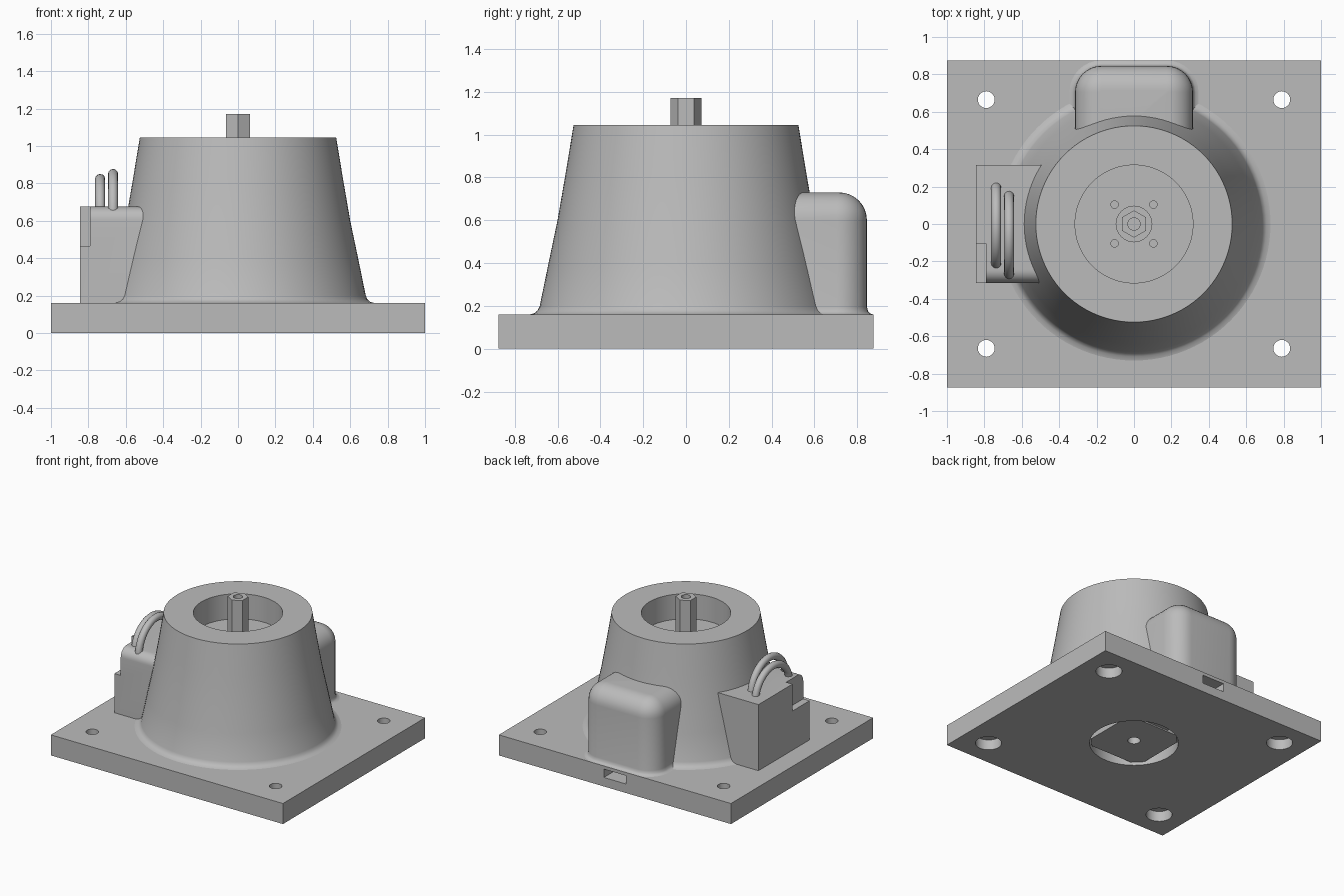
import bpy, bmesh
from math import sin, cos, pi, radians
from mathutils import Vector

cube = bpy.data.objects.get("Cube")
if cube:
    bpy.data.objects.remove(cube, do_unlink=True)

grey = bpy.data.materials.new("mid grey")
grey.use_nodes = True
colour = (0.5, 0.5, 0.5, 1)
grey.diffuse_color = colour
grey.node_tree.nodes["Principled BSDF"].inputs["Base Color"].default_value = colour


def skin(name, rings, caps=True, loop=False):
    """Join matching rings of points into one surface."""
    bm = bmesh.new()
    rows = [[bm.verts.new(p) for p in ring] for ring in rings]
    n = len(rows[0])
    pairs = list(zip(rows, rows[1:])) + ([(rows[-1], rows[0])] if loop else [])
    for a, b in pairs:
        for i in range(n):
            j = (i + 1) % n
            bm.faces.new((a[i], a[j], b[j], b[i]))
    if caps:
        bm.faces.new(rows[0])
        bm.faces.new(rows[-1])
    bmesh.ops.recalc_face_normals(bm, faces=bm.faces)
    mesh = bpy.data.meshes.new(name)
    bm.to_mesh(mesh)
    bm.free()
    mesh.materials.append(grey)
    obj = bpy.data.objects.new(name, mesh)
    bpy.context.collection.objects.link(obj)
    return obj


def circle(r, z, n=32, x=0, y=0, turn=0):
    return [(x + r * cos(turn + 2 * pi * i / n), y + r * sin(turn + 2 * pi * i / n), z)
            for i in range(n)]


def cylinder(name, r, z0, z1, x=0, y=0, n=32, turn=0):
    return skin(name, [circle(r, z, n, x, y, turn) for z in (z0, z1)])


def box(name, x0, x1, y0, y1, z0, z1):
    return skin(name, [[(x0, y0, z), (x1, y0, z), (x1, y1, z), (x0, y1, z)] for z in (z0, z1)])


def arc(cx, cy, r, start, steps=8):
    """Quarter circle as 2D points."""
    return [(cx + r * cos(start + pi / 2 * i / steps), cy + r * sin(start + pi / 2 * i / steps))
            for i in range(steps + 1)]


def activate(obj):
    bpy.ops.object.select_all(action="DESELECT")
    obj.select_set(True)
    bpy.context.view_layer.objects.active = obj


def cut(obj, cutters):
    activate(obj)
    for cutter in cutters:
        cutter.hide_render = True
        mod = obj.modifiers.new("cut", "BOOLEAN")
        mod.operation = "DIFFERENCE"
        mod.solver = "EXACT"
        mod.object = cutter
        bpy.ops.object.modifier_apply(modifier=mod.name)
        bpy.data.objects.remove(cutter, do_unlink=True)


def smooth(obj):
    activate(obj)
    bpy.ops.object.shade_smooth_by_angle(angle=radians(32))


BORE = 0.315

# Base plate with bore, counterbored corner holes and rear cable slot
plate = box("base_plate", -1, 1, -0.875, 0.875, 0, 0.16)
cutters = [cylinder("bore_cutter", BORE, -0.1, 0.3, n=96),
           box("slot_cutter", -0.095, 0.095, 0.2, 1, 0.07, 0.135)]
for sx in (-1, 1):
    for sy in (-1, 1):
        x, y = 0.79 * sx, 0.665 * sy
        cutters.append(cylinder("hole_cutter", 0.045, -0.1, 0.3, x, y))
        cutters.append(cylinder("counterbore_cutter", 0.093, -0.1, 0.08, x, y))
cut(plate, cutters)
smooth(plate)

# Tapered housing: flared foot, open top recess, inner floor and lower bore
profile = [(0.73, 0.16), (0.708, 0.166), (0.692, 0.18), (0.683, 0.2), (0.642, 0.4),
           (0.6, 0.6), (0.562, 0.82), (0.525, 1.045), (BORE, 1.045), (BORE, 0.85),
           (0.095, 0.85), (0.095, 0.8), (BORE, 0.8), (BORE, 0.16)]
housing = skin("tapered_housing", [circle(r, z, 96) for r, z in profile], caps=False, loop=True)
cut(housing, [cylinder("screw_cutter", 0.02, 0.75, 0.9, 0.104 * sx, 0.104 * sy, 16)
              for sx in (-1, 1) for sy in (-1, 1)])
smooth(housing)

# Motor body with chamfered corners, rear shaft hole and plug
h, c = 0.25, 0.18
corners = [(h, -c), (h, c), (c, h), (-c, h), (-h, c), (-h, -c), (-c, -h), (c, -h)]
motor = skin("motor_body", [[(x, y, z) for x, y in corners] for z in (0.02, 0.8)])
cut(motor, [cylinder("rear_hole_cutter", 0.045, -0.1, 0.08)])
smooth(motor)
box("motor_plug", -0.1, 0.1, 0.24, 0.295, 0.03, 0.135)

# Hexagonal drive shaft with a centre hole
shaft = cylinder("hex_shaft", 0.073, 0.78, 1.17, n=6, turn=pi / 2)
cut(shaft, [cylinder("shaft_hole_cutter", 0.033, 1.05, 1.3)])
smooth(shaft)


# Rounded rear cover, lofted from its footprint at each height
def footprint(inset, z):
    r = 0.14 - inset
    x, y = 0.175, 0.705
    pts = [(x + r, 0.4)] + arc(x, y, r, 0) + arc(-x, y, r, pi / 2) + [(-x - r, 0.4)]
    return [(px, py, z) for px, py in pts]


levels = [(-0.03, 0.16), (-0.014, 0.165), (-0.005, 0.175), (0, 0.195)]
levels += [(0.13 * (1 - cos(pi / 2 * i / 8)), 0.6 + 0.13 * sin(pi / 2 * i / 8)) for i in range(9)]
smooth(skin("rear_cover", [footprint(d, z) for d, z in levels]))

# Side connector block with one rounded top edge and a corner notch
side = [(0.315, 0.16), (0.315, 0.675)] + arc(-0.245, 0.605, 0.07, pi / 2) + [(-0.315, 0.16)]
block = skin("connector_block", [[(x, y, z) for y, z in side] for x in (-0.845, -0.42)])
cut(block, [box("notch_cutter", -1, -0.79, -0.5, -0.103, 0.465, 0.9)])
smooth(block)


# Two arched cables on the connector block
def cable(name, x, y0, y1, top, r=0.027, steps=24, sides=12):
    mid, half, base = (y0 + y1) / 2, (y1 - y0) / 2 - r, 0.63
    rise = top - r - base
    rings = []
    for i in range(steps + 1):
        t = pi * i / steps
        centre = Vector((x, mid - half * cos(t), base + rise * sin(t)))
        tangent = Vector((0, half * sin(t), rise * cos(t))).normalized()
        normal = tangent.cross(Vector((1, 0, 0)))
        rings.append([centre + r * (cos(2 * pi * k / sides) * normal
                                    + sin(2 * pi * k / sides) * Vector((1, 0, 0)))
                      for k in range(sides)])
    smooth(skin(name, rings))


cable("outer_cable", -0.737, -0.242, 0.226, 0.85)
cable("inner_cable", -0.668, -0.295, 0.18, 0.877)
